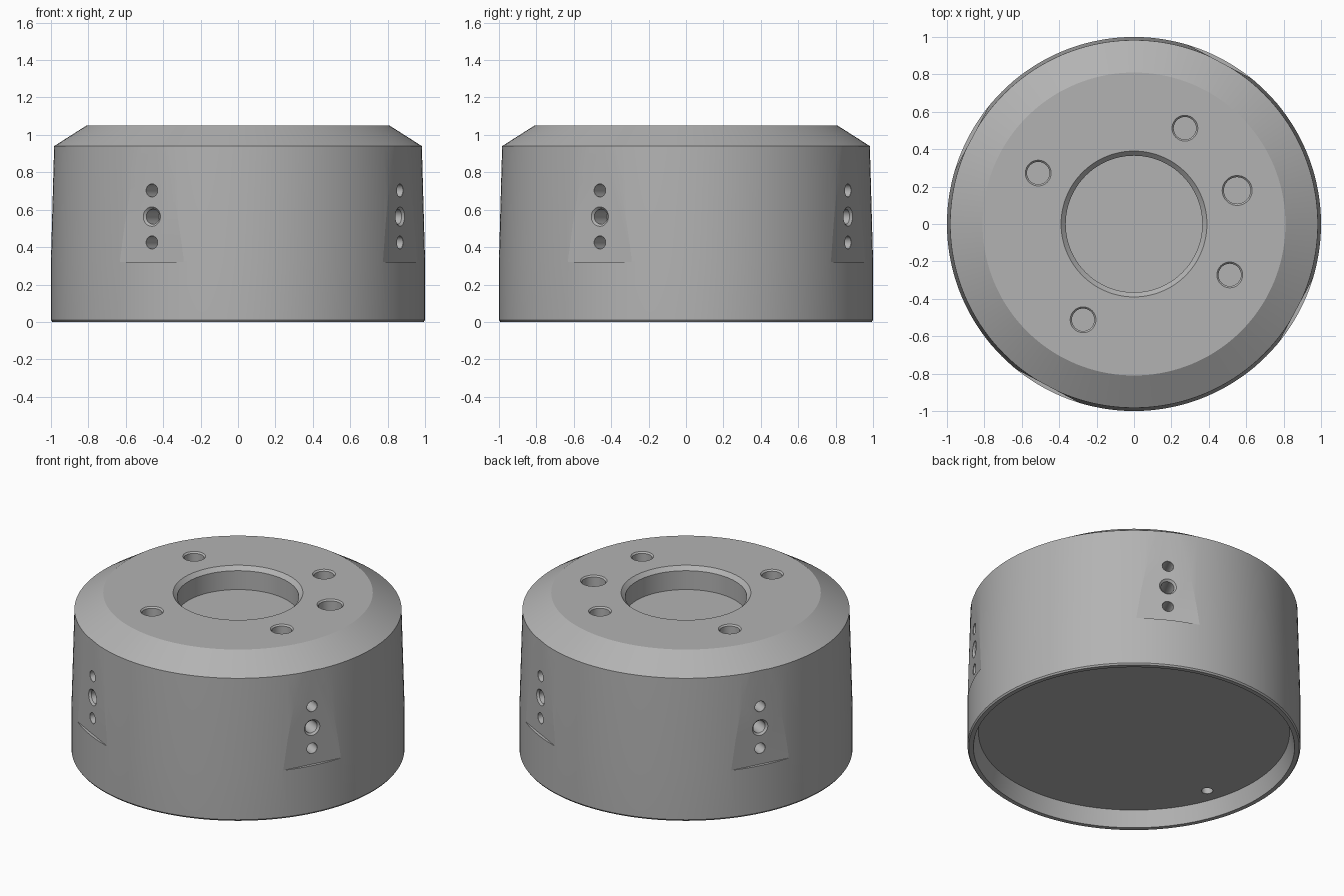
import bpy
import bmesh
from math import cos, sin, pi, radians
from mathutils import Matrix, Vector

if "Cube" in bpy.data.objects:
    bpy.data.objects.remove(bpy.data.objects["Cube"], do_unlink=True)

# Single metal colour
metal = bpy.data.materials.new("plain grey metal")
metal.use_nodes = True
grey = (0.45, 0.45, 0.45, 1)
metal.diffuse_color = grey
metal.node_tree.nodes["Principled BSDF"].inputs["Base Color"].default_value = grey


def lathe(name, profile, segments, matrix=Matrix()):
    """Spin (radius, height) points around z; zero radius closes an end."""
    bm = bmesh.new()
    rings = []
    for r, z in profile:
        count = segments if r > 0 else 1
        rings.append([bm.verts.new((r * cos(2 * pi * i / segments),
                                    r * sin(2 * pi * i / segments), z))
                      for i in range(count)])
    for low, high in zip(rings, rings[1:]):
        if len(low) == 1:
            bm.faces.new(high)
        elif len(high) == 1:
            bm.faces.new(low)
        else:
            for i in range(segments):
                j = (i + 1) % segments
                bm.faces.new((low[i], low[j], high[j], high[i]))
    lone = [v for v in bm.verts if not v.link_faces]
    bmesh.ops.delete(bm, geom=lone, context='VERTS')
    bmesh.ops.recalc_face_normals(bm, faces=bm.faces)
    return finish(name, bm, matrix)


def finish(name, bm, matrix):
    mesh = bpy.data.meshes.new(name)
    bm.to_mesh(mesh)
    bm.free()
    mesh.materials.append(metal)
    obj = bpy.data.objects.new(name, mesh)
    bpy.context.collection.objects.link(obj)
    obj.matrix_world = matrix
    return obj


def hole(name, point, axis, radius, depth, bevel):
    """Blind drill cutter with a chamfered mouth; axis points outward."""
    turn = Vector(axis).to_track_quat('Z', 'Y').to_matrix().to_4x4()
    mouth = radius + bevel
    profile = [(0, -depth), (radius, -depth), (radius, -bevel),
               (mouth, 0), (mouth, 0.05), (0, 0.05)]
    return lathe(name, profile, 64, Matrix.Translation(point) @ turn)


# Turned body: underside recess, outer wall, top chamfer, central recess
body = lathe("round_housing", [
    (0, 0.105), (0.935, 0.105), (0.965, 0), (0.993, 0), (1, 0.01), (1, 0.33),
    (0.983, 0.94), (0.81, 1.05), (0.39, 1.05), (0.365, 1.025),
    (0.365, 0.90), (0, 0.90)], 144)

flats, drills = [], []
flat = 0.981
for k in range(4):
    a = radians(62 + 90 * k)
    out = Vector((cos(a), sin(a), 0))
    # Shallow flat milled into the wall
    bm = bmesh.new()
    bmesh.ops.create_cube(bm, size=1)
    bmesh.ops.scale(bm, vec=(0.2, 0.8, 0.66), verts=bm.verts)
    flats.append(finish("flat_cutter", bm, Matrix.Translation(
        out * (flat + 0.1) + Vector((0, 0, 0.65))) @ Matrix.Rotation(a, 4, 'Z')))
    # Large side hole between two pin holes
    for z, r, bevel in ((0.425, 0.034, 0.001), (0.563, 0.04, 0.012), (0.703, 0.034, 0.001)):
        drills.append(hole("side_drill", out * flat + Vector((0, 0, z)), out, r, 0.15, bevel))
    # Bolt hole in the top
    drills.append(hole("bolt_drill", out * 0.58 + Vector((0, 0, 1.05)), (0, 0, 1), 0.06, 0.14, 0.009))

# Extra top hole and small drain hole opposite it underneath
a = radians(18)
drills.append(hole("port_drill", (0.58 * cos(a), 0.58 * sin(a), 1.05), (0, 0, 1), 0.071, 0.14, 0.009))
drills.append(hole("drain_drill", (-0.83 * cos(a), -0.83 * sin(a), 0.105), (0, 0, -1), 0.034, 0.1, 0.001))

# Cut everything, flats before drills, and bake the result
for cutter in flats + drills:
    cutter.hide_render = True
    mod = body.modifiers.new("cut", 'BOOLEAN')
    mod.operation = 'DIFFERENCE'
    mod.solver = 'EXACT'
    mod.object = cutter
graph = bpy.context.evaluated_depsgraph_get()
baked = bpy.data.meshes.new_from_object(body.evaluated_get(graph))
body.modifiers.clear()
body.data = baked
for cutter in flats + drills:
    bpy.data.objects.remove(cutter, do_unlink=True)

# Smooth round walls, keep machined edges crisp
bpy.ops.object.select_all(action='DESELECT')
body.select_set(True)
bpy.context.view_layer.objects.active = body
bpy.ops.object.shade_smooth_by_angle(angle=radians(7))
